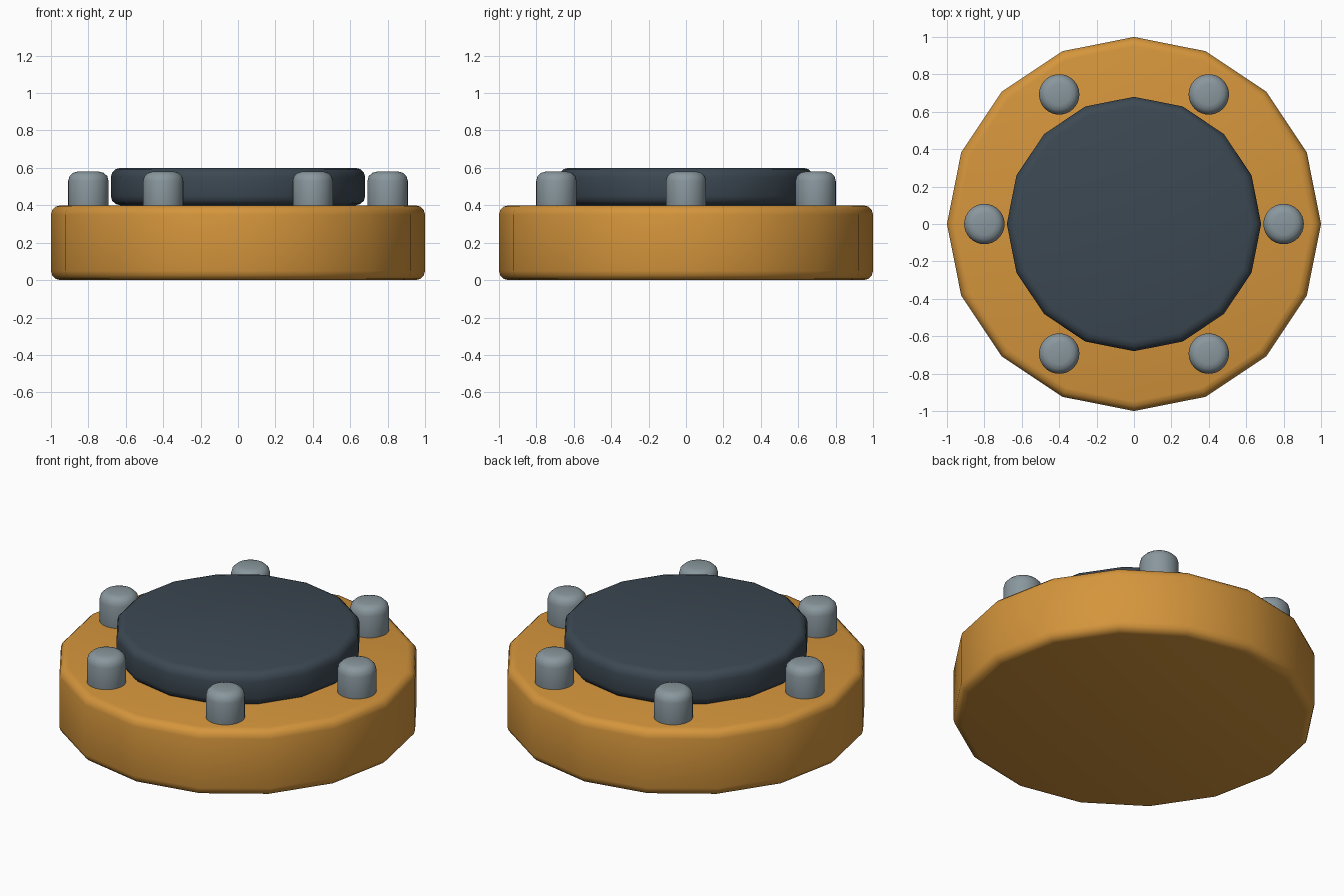
import bpy
import math

if "Cube" in bpy.data.objects:
    bpy.data.objects.remove(bpy.data.objects["Cube"])


def material(name, rgb):
    m = bpy.data.materials.new(name)
    m.diffuse_color = (*rgb, 1)
    m.use_nodes = True
    m.node_tree.nodes["Principled BSDF"].inputs["Base Color"].default_value = m.diffuse_color
    return m


def disc(name, sides, radius, z0, z1, bevel, mat, x=0, y=0):
    """Upright cylinder with rounded rims and smooth sides."""
    bpy.ops.mesh.primitive_cylinder_add(vertices=sides, radius=radius, depth=z1 - z0,
                                        location=(x, y, (z0 + z1) / 2))
    ob = bpy.context.object
    ob.name = name
    ob.data.materials.append(mat)
    mod = ob.modifiers.new("rounded_rims", 'BEVEL')
    mod.width = bevel
    mod.segments = 3
    mod.limit_method = 'ANGLE'
    mod.angle_limit = math.radians(40)
    bpy.ops.object.modifier_apply(modifier=mod.name)
    bpy.ops.object.shade_smooth_by_angle(angle=math.radians(35))
    return ob


orange = material("orange", (0.66, 0.30, 0.045))
slate = material("dark_slate", (0.045, 0.065, 0.085))
steel = material("steel", (0.25, 0.31, 0.34))

# Sixteen-sided base and raised centre plate
disc("base", 16, 1.0, 0.0, 0.4, 0.05, orange)
disc("centre_plate", 16, 0.68, 0.4, 0.6, 0.05, slate)

# Ring of six studs sunk into the base
for i in range(6):
    a = math.radians(60 * i)
    disc(f"stud_{i + 1}", 32, 0.108, 0.34, 0.58, 0.05, steel,
         0.8 * math.cos(a), 0.8 * math.sin(a))
